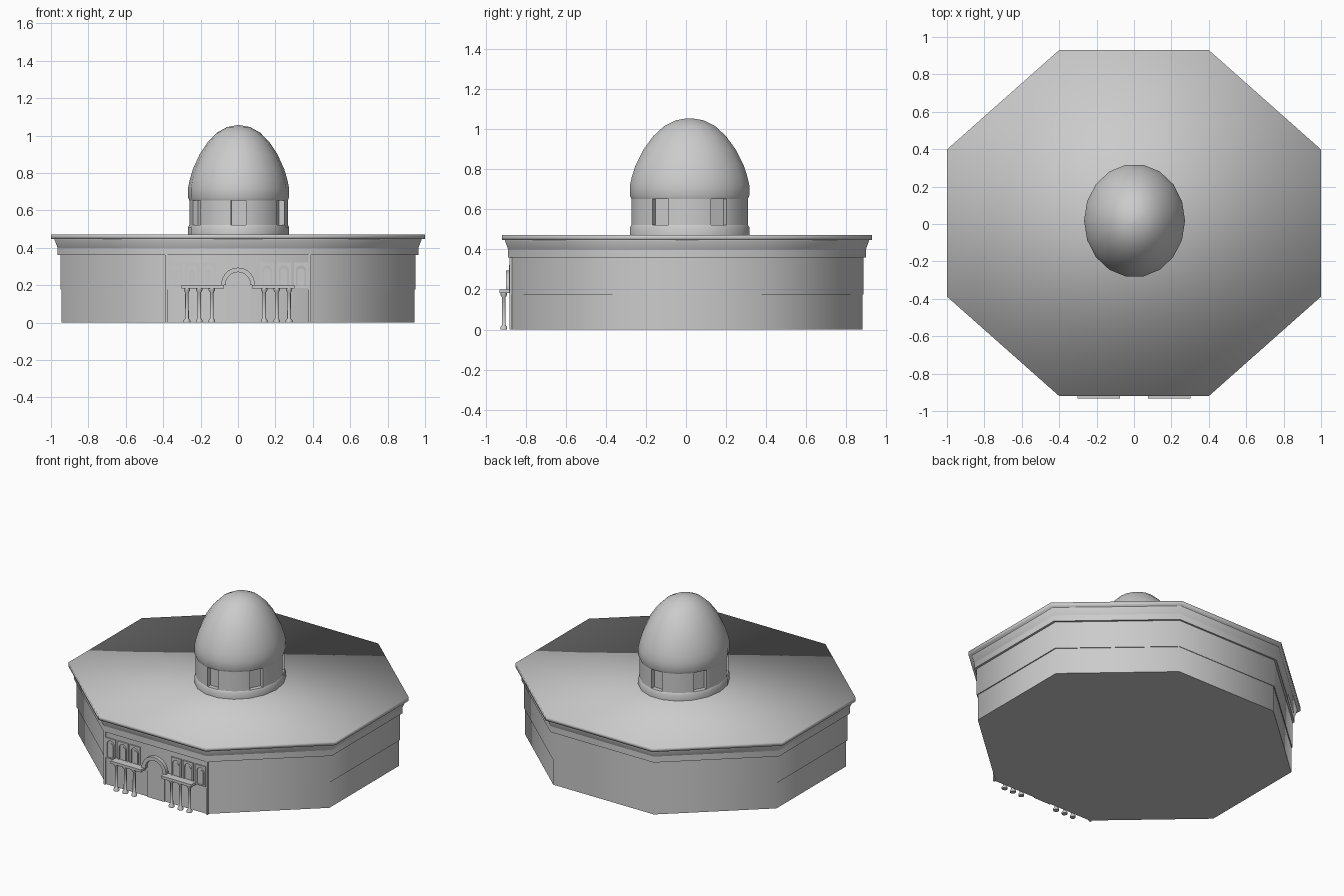
import bpy, bmesh, math
from mathutils import Vector

if "Cube" in bpy.data.objects:
    bpy.data.objects.remove(bpy.data.objects["Cube"], do_unlink=True)

stone = bpy.data.materials.new("pale_grey_stone")
stone.use_nodes = True
GREY = (0.6, 0.6, 0.6, 1)
stone.diffuse_color = GREY
stone.node_tree.nodes["Principled BSDF"].inputs["Base Color"].default_value = GREY


def finish(name, bm, angle=None):
    bmesh.ops.recalc_face_normals(bm, faces=bm.faces[:])
    mesh = bpy.data.meshes.new(name)
    bm.to_mesh(mesh)
    bm.free()
    mesh.materials.append(stone)
    ob = bpy.data.objects.new(name, mesh)
    bpy.context.collection.objects.link(ob)
    if angle is not None:
        bpy.ops.object.select_all(action='DESELECT')
        ob.select_set(True)
        bpy.context.view_layer.objects.active = ob
        bpy.ops.object.shade_smooth_by_angle(angle=math.radians(angle))
    return ob


def loft(bm, rings):
    """Skin a stack of closed rings and cap both ends."""
    loops = [[bm.verts.new(p) for p in ring] for ring in rings]
    n = len(loops[0])
    for a, b in zip(loops, loops[1:]):
        for i in range(n):
            j = (i + 1) % n
            bm.faces.new((a[i], a[j], b[j], b[i]))
    bm.faces.new(loops[0][::-1])
    bm.faces.new(loops[-1])


def octagon(x, y, z, cy=0.005):
    cx, sy = 0.4 * x, 0.425 * y
    pts = [(cx, -y), (x, -sy), (x, sy), (cx, y)]
    pts += [(-px, -py) for px, py in pts]
    return [(px, py + cy, z) for px, py in pts]


def oval(r, z, sides=18, rx=0.27, ry=0.303, centre=(0.003, 0.018)):
    # A flat side faces the front
    start = -math.pi / 2 - math.pi / sides
    return [(centre[0] + rx * r * math.cos(start + math.tau * i / sides),
             centre[1] + ry * r * math.sin(start + math.tau * i / sides), z)
            for i in range(sides)]


def box(name, x0, x1, y0, y1, z0, z1):
    bm = bmesh.new()
    loft(bm, [[(x0, y0, z), (x1, y0, z), (x1, y1, z), (x0, y1, z)] for z in (z0, z1)])
    return finish(name, bm)


# Octagonal storeys, cornice and roof: half width, half depth, bottom, top
storeys = {
    "lower_wall": (0.943, 0.877, 0, 0.178),
    "upper_wall": (0.95, 0.881, 0.176, 0.365),
    "lower_cornice": (0.965, 0.893, 0.36, 0.4),
}
for name, (x, y, z0, z1) in storeys.items():
    bm = bmesh.new()
    loft(bm, [octagon(x, y, z0), octagon(x, y, z1)])
    finish(name, bm, 50)

bm = bmesh.new()
loft(bm, [octagon(0.965, 0.893, 0.4), octagon(0.98, 0.908, 0.44), octagon(0.98, 0.908, 0.448)])
finish("upper_cornice", bm, 50)

bm = bmesh.new()
loft(bm, [octagon(1, 0.925, 0.447), octagon(1, 0.925, 0.472)])
finish("roof", bm, 180)

# Drum with six recessed windows
bm = bmesh.new()
loft(bm, [oval(1, 0.47), oval(1, 0.51), oval(0.975, 0.522)])
finish("drum_base", bm, 50)

bm = bmesh.new()
loft(bm, [oval(0.975, 0.515), oval(0.975, 0.665)])
bm.faces.ensure_lookup_table()
windows = [bm.faces[i] for i in range(0, 18, 3)]
bmesh.ops.recalc_face_normals(bm, faces=bm.faces[:])
bmesh.ops.inset_individual(bm, faces=windows, thickness=0.008)
bmesh.ops.inset_individual(bm, faces=windows, thickness=0.002, depth=-0.03)
finish("drum", bm, 35)

# Pointed dome
profile = [(0.975, 0.652), (1, 0.67), (1, 0.72), (0.965, 0.765), (0.905, 0.82), (0.77, 0.9),
           (0.61, 0.965), (0.43, 1.015), (0.23, 1.045), (0.04, 1.055)]
bm = bmesh.new()
loft(bm, [oval(r, z) for r, z in profile])
finish("dome", bm, 60)


def arch(half, z0, spring, x=0, steps=10):
    """Outline of a round-headed opening in the x-z plane."""
    pts = [(x - half, z0)]
    pts += [(x - half * math.cos(math.pi * i / steps), spring + half * math.sin(math.pi * i / steps))
            for i in range(steps + 1)]
    return pts + [(x + half, z0)]


def plate(name, outlines, y0, y1):
    """Extruded flat shape; the second outline is a hole."""
    curve = bpy.data.curves.new(name, 'CURVE')
    curve.dimensions = '2D'
    curve.fill_mode = 'BOTH'
    curve.extrude = (y1 - y0) / 2
    for pts in outlines:
        s = curve.splines.new('POLY')
        s.points.add(len(pts) - 1)
        for p, (u, v) in zip(s.points, pts):
            p.co = (u, v, 0, 1)
        s.use_cyclic_u = True
    tmp = bpy.data.objects.new(name, curve)
    bpy.context.collection.objects.link(tmp)
    bpy.context.view_layer.update()
    bm = bmesh.new()
    bm.from_mesh(tmp.to_mesh())
    tmp.to_mesh_clear()
    bpy.data.objects.remove(tmp, do_unlink=True)
    for v in bm.verts:
        v.co = Vector((v.co.x, (y0 + y1) / 2 - v.co.z, v.co.y))
    bmesh.ops.remove_doubles(bm, verts=bm.verts[:], dist=0.0001)
    return finish(name, bm, 35)


FRONT = -0.87
for side, s in (("left", 1), ("right", -1)):
    # Arched windows
    for i, x in enumerate((0.155, 0.245, 0.337)):
        x *= s
        w, top = 0.038, 0.322
        frame = [(x - w, 0.185), (x - w, top), (x + w, top), (x + w, 0.185)]
        plate(f"{side}_window_frame_{i + 1}", [frame, arch(0.027, 0.193, 0.28, x)], FRONT - 0.014, FRONT)
        plate(f"{side}_window_pane_{i + 1}", [arch(0.018, 0.193, 0.27, x)], FRONT - 0.01, FRONT)
    # Balcony on three columns
    x0, x1 = sorted((0.075 * s, 0.302 * s))
    box(f"{side}_balcony", x0, x1, -0.932, FRONT, 0.182, 0.2)
    for i, x in enumerate((0.14, 0.207, 0.273)):
        bm = bmesh.new()
        shape = [(0.018, 0), (0.018, 0.012), (0.01, 0.022), (0.009, 0.16), (0.017, 0.172), (0.017, 0.184)]
        loft(bm, [oval(1, z, 10, r, r, (x * s, -0.91)) for r, z in shape])
        finish(f"{side}_column_{i + 1}", bm, 40)
    # Facade edge pilaster and portal shoulder
    x0, x1 = sorted((0.377 * s, 0.39 * s))
    box(f"{side}_pilaster", x0, x1, FRONT - 0.012, FRONT, 0, 0.36)
    x0, x1 = sorted((0.064 * s, 0.092 * s))
    box(f"{side}_portal_shoulder", x0, x1, FRONT - 0.03, FRONT, 0.2, 0.215)

# Portal: arch moulding and door
outer, inner = arch(0.09, 0.2, 0.204), arch(0.066, 0.2, 0.204)
plate("portal_arch", [outer + inner[::-1]], FRONT - 0.03, FRONT)
plate("door", [arch(0.064, 0, 0.204)], FRONT - 0.009, FRONT)
